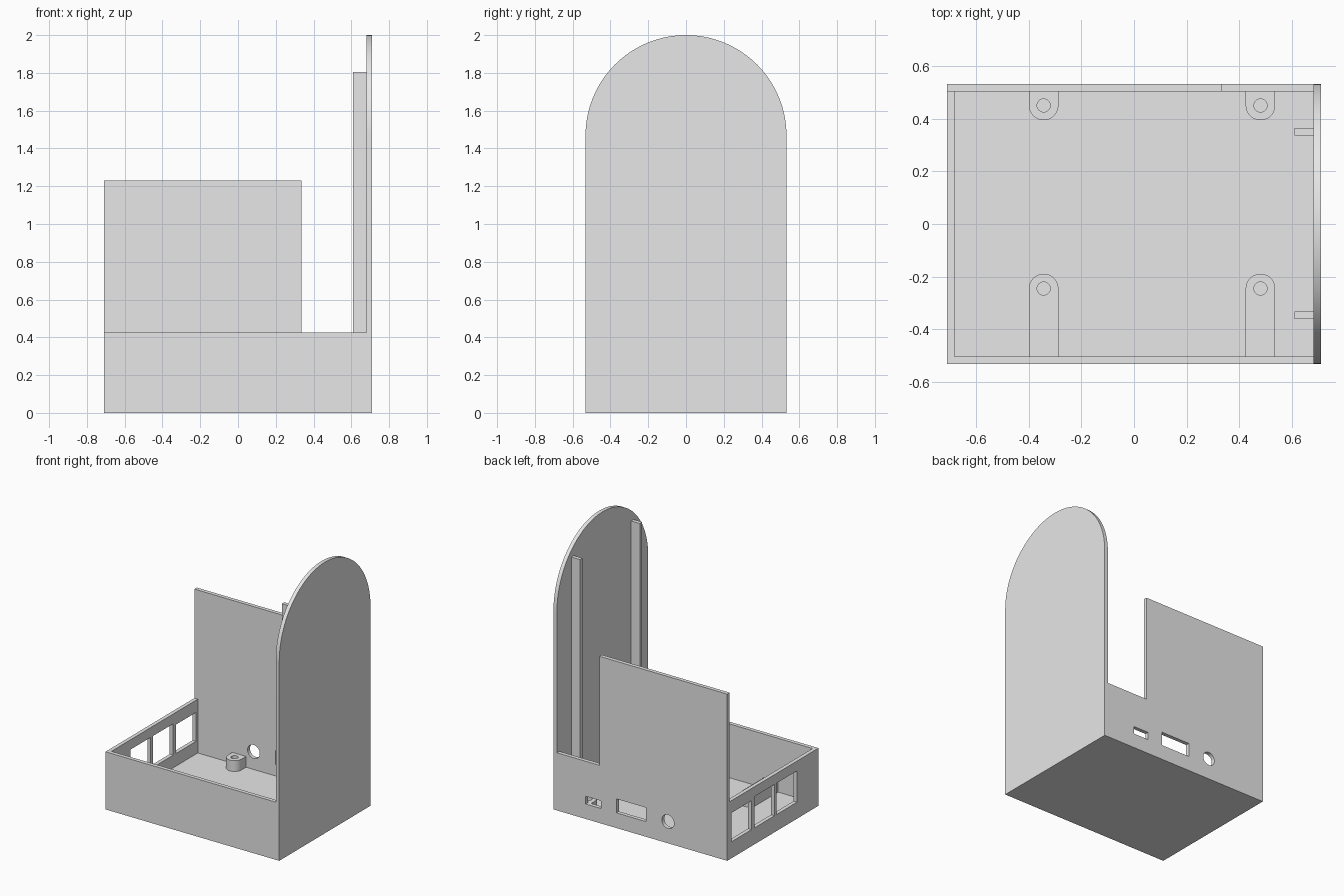
import bpy, bmesh
from math import pi, cos, sin, radians
from mathutils import Vector

cube = bpy.data.objects.get("Cube")
if cube:
    bpy.data.objects.remove(cube, do_unlink=True)

grey = bpy.data.materials.new("plain_grey")
grey.use_nodes = True
grey.diffuse_color = (0.8, 0.8, 0.8, 1)
grey.node_tree.nodes["Principled BSDF"].inputs["Base Color"].default_value = (0.8, 0.8, 0.8, 1)

W, D, T = 0.709, 0.532, 0.0284      # half width, half depth, wall thickness
RIM, BACK_TOP, TOP = 0.4255, 1.23, 2.0
IN_X, IN_Y = W - T, D - T


def prism(name, points, sweep):
    """Closed solid from a planar outline swept along a vector."""
    bm = bmesh.new()
    face = bm.faces.new([bm.verts.new(p) for p in points])
    new = bmesh.ops.extrude_face_region(bm, geom=[face])["geom"]
    bmesh.ops.translate(bm, vec=Vector(sweep),
                        verts=[v for v in new if isinstance(v, bmesh.types.BMVert)])
    bmesh.ops.recalc_face_normals(bm, faces=bm.faces)
    mesh = bpy.data.meshes.new(name)
    bm.to_mesh(mesh)
    bm.free()
    mesh.materials.append(grey)
    obj = bpy.data.objects.new(name, mesh)
    bpy.context.collection.objects.link(obj)
    return obj


def box(name, x0, x1, y0, y1, z0, z1):
    outline = [(x0, y0, z0), (x1, y0, z0), (x1, y1, z0), (x0, y1, z0)]
    return prism(name, outline, (0, 0, z1 - z0))


def arc(radius, start, end, steps):
    return [(radius * cos(start + (end - start) * i / steps),
             radius * sin(start + (end - start) * i / steps)) for i in range(steps + 1)]


def cut(obj, cutters):
    """Subtract each cutter, bake the result and drop the cutters."""
    for cutter in cutters:
        cutter.hide_render = True
        mod = obj.modifiers.new("cut", "BOOLEAN")
        mod.operation, mod.solver, mod.object = "DIFFERENCE", "EXACT", cutter
        graph = bpy.context.evaluated_depsgraph_get()
        mesh = bpy.data.meshes.new_from_object(obj.evaluated_get(graph))
        obj.modifiers.clear()
        obj.data = mesh
        bpy.data.objects.remove(cutter, do_unlink=True)


def smooth(obj):
    bpy.ops.object.select_all(action="DESELECT")
    obj.select_set(True)
    bpy.context.view_layer.objects.active = obj
    bpy.ops.object.shade_smooth_by_angle(angle=radians(30))


# Case body: an arched block carved down to tray, back panel and arched end panel
outline = [(-W, -D, 0), (-W, D, 0)]
outline += [(-W, y, TOP - D + z) for y, z in arc(D, 0, pi, 64)]
body = prism("case_body", outline, (2 * W, 0, 0))
cut(body, [
    box("cavity", -IN_X, IN_X, -IN_Y, IN_Y, T, 3),
    box("above_tray", -1, IN_X, -1, IN_Y, RIM, 3),
    box("above_back_panel", -1, IN_X, 0, 1, BACK_TOP, 3),
    box("beside_back_panel", 0.335, IN_X, 0, 1, RIM, 3),
])

# Sockets in the back wall: small slot, wide slot and round hole
ports = [box("port", x - w, x + w, 0.45, 0.6, z0, z1)
         for x, w, z0, z1 in [(0.383, 0.063, 0.11, 0.167), (0.075, 0.121, 0.112, 0.215)]]
ports.append(prism("round_port", [(x - 0.225, 0.45, z + 0.16)
                                  for x, z in arc(0.05, 0, 2 * pi, 32)[:-1]], (0, 0.15, 0)))

# Three windows in the left-hand wall
ports += [box("window", -0.8, -0.6, y - 0.118, y + 0.118, 0.122, z1)
          for y, z1 in [(0.365, 0.335), (0.099, 0.353), (-0.163, 0.353)]]
cut(body, ports)
smooth(body)

# Board mounts: round-ended pillars reaching to the nearest wall, with screw holes
for side, y, row in [(1, 0.45, "back"), (-1, -0.245, "front")]:
    for x, end in [(-0.343, "right"), (0.48, "left")]:
        reach = side * (IN_Y + 0.01)
        pts = [(x + 0.056, reach, T - 0.01)]
        pts += [(x + px, y - side * py if side > 0 else y + py, T - 0.01)
                for px, py in arc(0.056, 0, pi, 24)]
        pts.append((x - 0.056, reach, T - 0.01))
        mount = prism(f"board_mount_{row}_{end}", pts, (0, 0, 0.09))
        hole = prism("screw_hole", [(x + px, y + py, T + 0.001)
                                    for px, py in arc(0.025, 0, 2 * pi, 24)[:-1]], (0, 0, 0.2))
        cut(mount, [hole])
        smooth(mount)

# Upright ribs on the inside of the arched panel
for y, row in [(0.35, "back"), (-0.347, "front")]:
    box(f"panel_rib_{row}", 0.61, IN_X + 0.01, y - T / 2, y + T / 2, T - 0.01, 1.805)
